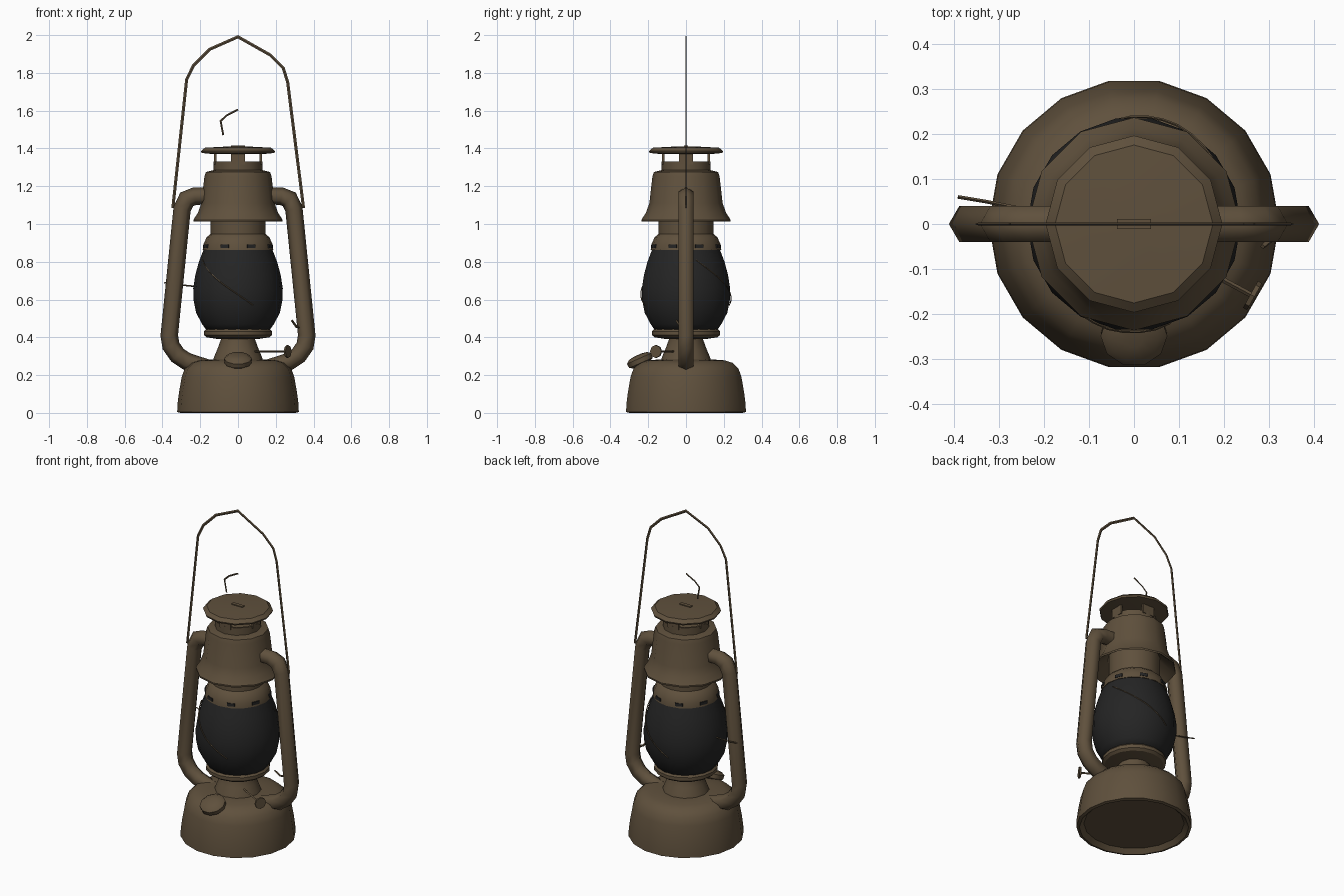
import bpy, bmesh, math
from mathutils import Vector, Matrix

if "Cube" in bpy.data.objects:
    bpy.data.objects.remove(bpy.data.objects["Cube"])


def material(name, rgb):
    m = bpy.data.materials.new(name)
    m.diffuse_color = (*rgb, 1)
    m.use_nodes = True
    m.node_tree.nodes["Principled BSDF"].inputs["Base Color"].default_value = m.diffuse_color
    return m


BROWN = material("aged_brown_metal", (0.115, 0.081, 0.046))
DARK = material("dark_glass", (0.018, 0.018, 0.018))


def finish(name, bm, mat, angle=40):
    me = bpy.data.meshes.new(name)
    bm.to_mesh(me)
    bm.free()
    me.materials.append(mat)
    me.shade_smooth()
    me.set_sharp_from_angle(angle=math.radians(angle))
    ob = bpy.data.objects.new(name, me)
    bpy.context.collection.objects.link(ob)
    return ob


def skin(bm, rings, caps=True):
    n = len(rings[0])
    for a, b in zip(rings, rings[1:]):
        for j in range(n):
            k = (j + 1) % n
            bm.faces.new((a[j], a[k], b[k], b[j]))
    if caps:
        bm.faces.new(rings[0][::-1])
        bm.faces.new(rings[-1])


def lathe(name, profile, n, mat, angle=40, caps=True):
    """Revolve (radius, z) points around the z axis."""
    bm = bmesh.new()
    rings = [[bm.verts.new((r * math.cos(2 * math.pi * j / n), r * math.sin(2 * math.pi * j / n), z))
              for j in range(n)] for r, z in profile]
    skin(bm, rings, caps)
    return finish(name, bm, mat, angle)


def sweep(name, pts, w, h, n, mat=BROWN, ref=(0, 1, 0), angle=40):
    """Sweep an n-sided section along a path; h is the half size along ref."""
    pts = [Vector(p) for p in pts]
    bm = bmesh.new()
    rings = []
    for i, p in enumerate(pts):
        d0 = (p - pts[i - 1]).normalized() if i else (pts[1] - p).normalized()
        d1 = (pts[i + 1] - p).normalized() if i < len(pts) - 1 else d0
        t = (d0 + d1).normalized()
        u = Vector(ref)
        u = (u - t * u.dot(t)).normalized()
        v = u.cross(t)
        m = w / max(t.dot(d1), 0.5)
        rings.append([bm.verts.new(p + v * m * math.cos(2 * math.pi * j / n) + u * h * math.sin(2 * math.pi * j / n))
                      for j in range(n)])
    skin(bm, rings)
    bmesh.ops.recalc_face_normals(bm, faces=bm.faces)
    return finish(name, bm, mat, angle)


def box(name, size, mat, matrix):
    bm = bmesh.new()
    bmesh.ops.create_cube(bm, size=1)
    bmesh.ops.scale(bm, vec=size, verts=bm.verts)
    bmesh.ops.transform(bm, matrix=matrix, verts=bm.verts)
    return finish(name, bm, mat)


# Fuel tank base with a shallow recessed underside
lathe("fuel_tank", [(0.28, 0.025), (0.305, 0.0), (0.322, 0.005), (0.32, 0.05), (0.312, 0.11), (0.298, 0.19),
                    (0.282, 0.235), (0.25, 0.265), (0.21, 0.278), (0.14, 0.283)], 18, BROWN)

# Burner cone and globe plate
lathe("burner", [(0.135, 0.27), (0.125, 0.30), (0.11, 0.335), (0.09, 0.39), (0.09, 0.41)], 12, BROWN)
lathe("globe_plate", [(0.10, 0.39), (0.165, 0.40), (0.18, 0.412), (0.18, 0.432), (0.165, 0.448)], 16, BROWN, 30)

# Glass globe
GLOBE = [(0.165, 0.435), (0.19, 0.47), (0.222, 0.53), (0.236, 0.60), (0.237, 0.66), (0.226, 0.73),
         (0.207, 0.80), (0.18, 0.87)]
lathe("glass_globe", GLOBE, 18, DARK, 60)

# Collar above the globe, with dark vent holes
lathe("collar", [(0.17, 0.86), (0.187, 0.862), (0.184, 0.89), (0.166, 0.93), (0.146, 0.947), (0.146, 1.10)],
      16, BROWN, 35)
for i in range(8):
    a = math.radians(22.5 + 45 * i)
    mtx = Matrix.Rotation(a, 4, 'Z') @ Matrix.Translation((0.183, 0, 0.882))
    box("vent_hole", (0.008, 0.045, 0.018), DARK, mtx)

# Flared hood, hollow underneath
lathe("hood", [(0.14, 1.09), (0.215, 1.025), (0.235, 1.012), (0.236, 1.022), (0.212, 1.06), (0.194, 1.11),
               (0.178, 1.25), (0.17, 1.275), (0.13, 1.285)], 12, BROWN, 35)

# Chimney ring, four posts and cap
lathe("chimney_ring", [(0.13, 1.27), (0.13, 1.33), (0.118, 1.33), (0.118, 1.29)], 12, BROWN)
for i in range(4):
    mtx = Matrix.Rotation(math.pi / 2 * i, 4, 'Z') @ Matrix.Translation((0.121, 0, 1.35))
    box("chimney_post", (0.012, 0.075, 0.07), BROWN, mtx)
lathe("chimney_cap", [(0.13, 1.37), (0.192, 1.376), (0.196, 1.386), (0.175, 1.404), (0.06, 1.41)], 12, BROWN, 30)
box("cap_tab", (0.075, 0.022, 0.006), BROWN, Matrix.Translation((0, 0, 1.412)))

# Side air tubes
for s, side in ((-1, "left"), (1, "right")):
    path = [(0.14, 1.15), (0.23, 1.147), (0.272, 1.13), (0.296, 1.08), (0.364, 0.41), (0.355, 0.355),
            (0.32, 0.305), (0.27, 0.272), (0.17, 0.24)]
    sweep(side + "_air_tube", [(s * x, 0, z) for x, z in path], 0.046, 0.046, 6, angle=75)

# Flat carrying bail and the small lifting hook
bail = [(-0.345, 1.085), (-0.272, 1.765), (-0.235, 1.84), (-0.15, 1.925), (0, 1.991),
        (0.17, 1.895), (0.24, 1.825), (0.263, 1.75), (0.347, 1.085)]
sweep("carrying_bail", [(x, 0, z) for x, z in bail], 0.008, 0.003, 4)
sweep("lifting_hook", [(-0.078, 0, 1.47), (-0.092, 0, 1.545), (-0.06, 0, 1.575), (0, 0, 1.606)], 0.005, 0.002, 4)

# Filler neck and cap, tilted forward
filler = lathe("filler_cap", [(0.05, -0.06), (0.052, -0.01), (0.072, 0.0), (0.074, 0.025), (0.055, 0.04),
                              (0.02, 0.045)], 10, BROWN)
filler.matrix_world = Matrix.Translation((0, -0.238, 0.265)) @ Matrix.Rotation(math.radians(24), 4, 'X')

# Wick shaft and thumb wheel
sweep("wick_shaft", [(0.06, -0.05, 0.325), (0.265, -0.16, 0.325)], 0.006, 0.006, 4, ref=(0, 0, 1))
sweep("wick_wheel", [(0.258, -0.156, 0.325), (0.267, -0.161, 0.325)], 0.034, 0.034, 8, ref=(0, 0, 1))


# Guard wires wrapped around the globe
def globe_radius(z):
    for (r0, z0), (r1, z1) in zip(GLOBE, GLOBE[1:]):
        if z0 <= z <= z1:
            return r0 + (r1 - r0) * (z - z0) / (z1 - z0)
    return 0.18


for start in (205, 15):
    pts = []
    for i in range(11):
        a = math.radians(start + 8.5 * i)
        z = 0.81 - 0.024 * i
        r = globe_radius(z) + 0.003
        pts.append((r * math.cos(a), r * math.sin(a), z))
    sweep("guard_wire", pts, 0.003, 0.003, 4, ref=(0, 0, 1))

# Small wire clips beside the tubes
sweep("lift_lever", [(0.285, -0.05, 0.49), (0.31, -0.03, 0.455), (0.335, 0, 0.45)], 0.006, 0.006, 4)
sweep("left_clip", [(-0.39, 0.06, 0.69), (-0.33, 0.05, 0.68), (-0.23, 0.03, 0.67)], 0.004, 0.004, 4, ref=(0, 0, 1))
